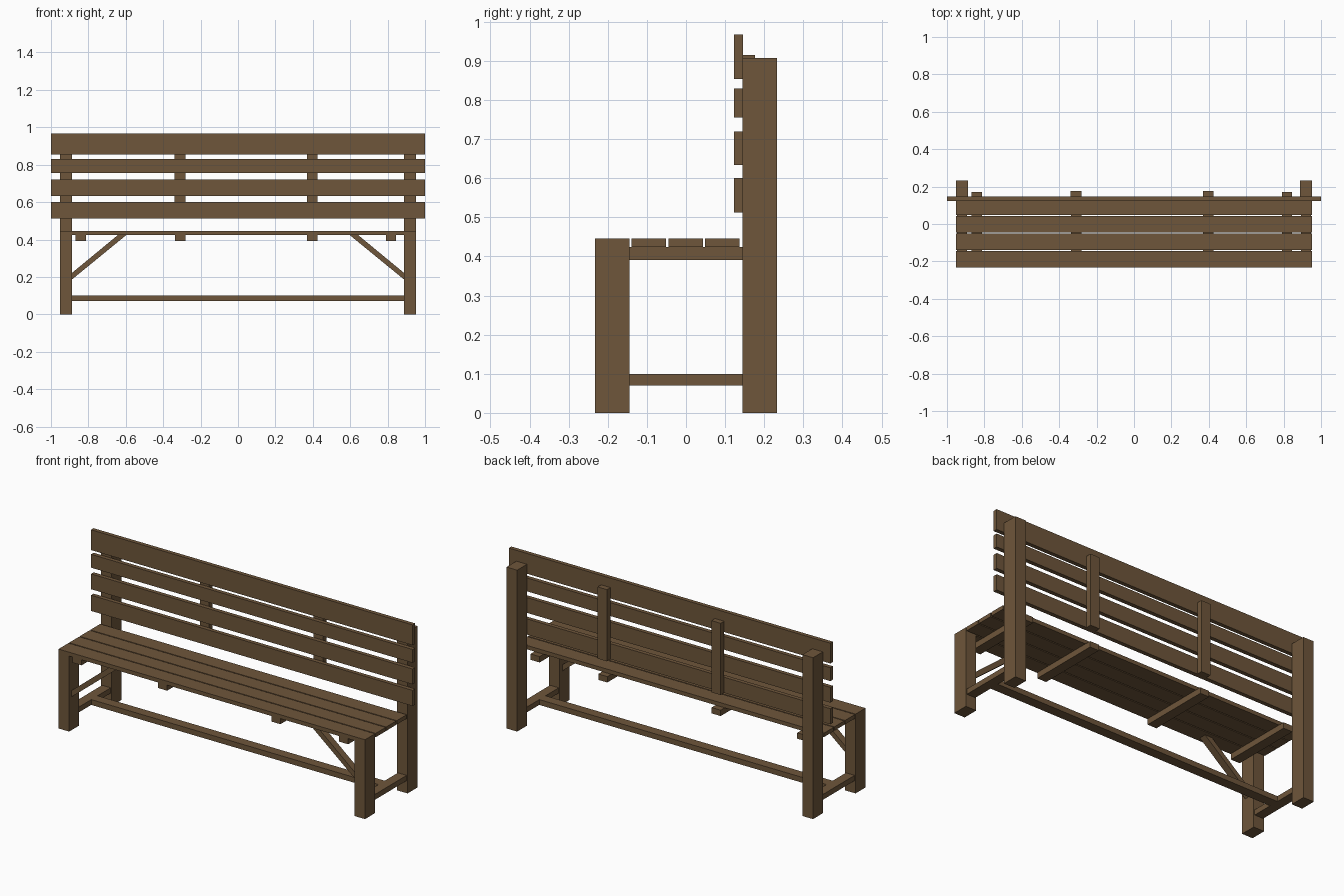
import bpy, bmesh

if "Cube" in bpy.data.objects:
    bpy.data.objects.remove(bpy.data.objects["Cube"])

wood = bpy.data.materials.new("brown wood")
wood.diffuse_color = (0.156, 0.093, 0.043, 1)
wood.use_nodes = True
wood.node_tree.nodes["Principled BSDF"].inputs["Base Color"].default_value = wood.diffuse_color


def finish(name, bm):
    bmesh.ops.recalc_face_normals(bm, faces=bm.faces[:])
    me = bpy.data.meshes.new(name)
    bm.to_mesh(me)
    bm.free()
    me.materials.append(wood)
    ob = bpy.data.objects.new(name, me)
    bpy.context.collection.objects.link(ob)
    return ob


def beam(name, x, y, z):
    """Box given by its (min, max) range on each axis."""
    bm = bmesh.new()
    bmesh.ops.create_cube(bm, size=1)
    for v in bm.verts:
        v.co = [r[0] if c < 0 else r[1] for c, r in zip(v.co, (x, y, z))]
    return finish(name, bm)


def brace(name, side):
    """Diagonal strut from front leg up to the seat, cut flush at both ends."""
    profile = [(0.887, 0.187), (0.887, 0.222), (0.642, 0.424), (0.597, 0.424)]
    bm = bmesh.new()
    face = bm.faces.new([bm.verts.new((side * x, -0.21, z)) for x, z in profile])
    ext = bmesh.ops.extrude_face_region(bm, geom=[face])
    bmesh.ops.translate(bm, vec=(0, 0.04, 0),
                        verts=[g for g in ext["geom"] if isinstance(g, bmesh.types.BMVert)])
    return finish(name, bm)


# Legs, side stretchers and braces, mirrored left and right
for label, s in (("left", -1), ("right", 1)):
    leg_x = sorted((s * 0.887, s * 0.953))
    beam(f"front_leg_{label}", leg_x, (-0.233, -0.145), (0, 0.446))
    beam(f"back_leg_{label}", leg_x, (0.145, 0.233), (0, 0.907))
    beam(f"side_stretcher_{label}", sorted((s * 0.893, s * 0.947)), (-0.145, 0.145), (0.07, 0.1))
    brace(f"brace_{label}", s)

# Long stretcher between the side stretchers
beam("long_stretcher", (-0.893, 0.893), (-0.028, 0.028), (0.07, 0.1))

# Seat boards; the front one fits between the front legs
beam("seat_board_front", (-0.887, 0.887), (-0.233, -0.145), (0.424, 0.446))
for i, y in enumerate((-0.139, -0.045, 0.049)):
    beam(f"seat_board_{i + 1}", (-0.953, 0.953), (y, y + 0.088), (0.424, 0.446))

# Cross bars under the seat
for i, x in enumerate((-0.84, -0.308, 0.397, 0.818)):
    beam(f"seat_bar_{i + 1}", (x - 0.028, x + 0.028), (-0.23, 0.172), (0.391, 0.424))

# Backrest slats
for i, z in enumerate(((0.512, 0.6), (0.755, 0.83), (0.634, 0.72), (0.854, 0.968))):
    beam(f"back_slat_{i + 1}", (-1, 1), (0.123, 0.146), z)

# Upright battens behind the slats
for i, x in enumerate((-0.311, 0.397)):
    beam(f"back_batten_{i + 1}", (x - 0.029, x + 0.029), (0.146, 0.177), (0.512, 0.915))
